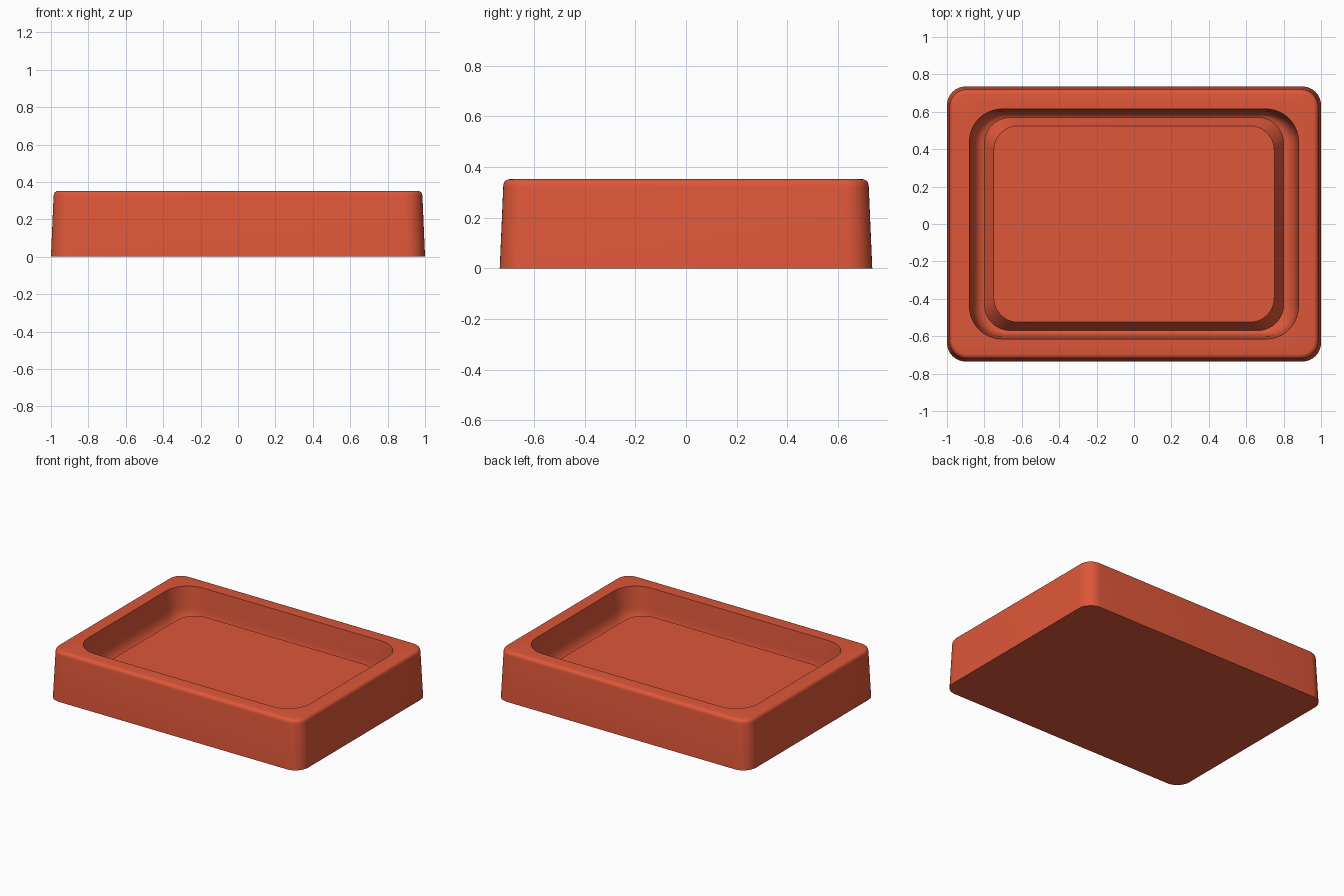
import bpy
import bmesh
from math import sin, cos, pi, radians

cube = bpy.data.objects.get("Cube")
if cube:
    bpy.data.objects.remove(cube, do_unlink=True)

# Terracotta red material
COLOR = (0.73, 0.095, 0.041, 1)
red = bpy.data.materials.new("terracotta_red")
red.use_nodes = True
red.diffuse_color = COLOR
red.node_tree.nodes["Principled BSDF"].inputs["Base Color"].default_value = COLOR

STEPS = 10  # segments per rounded corner


def ring(bm, hx, hy, r, z):
    """Rounded rectangle loop with half sizes hx, hy and corner radius r."""
    verts = []
    for q, (sx, sy) in enumerate([(1, 1), (-1, 1), (-1, -1), (1, -1)]):
        for i in range(STEPS + 1):
            a = (q + i / STEPS) * pi / 2
            verts.append(bm.verts.new((sx * (hx - r) + r * cos(a),
                                       sy * (hy - r) + r * sin(a), z)))
    return verts


def fillet(start, end, steps=5):
    """Quarter-round sections from start to end, steep first and flat last."""
    for i in range(steps + 1):
        a = i / steps * pi / 2
        weights = [1 - cos(a)] * 3 + [sin(a)]
        yield [s + (e - s) * w for s, e, w in zip(start, end, weights)]


# Sections (half x, half y, corner radius, z) from base, over rim, to floor
sections = [(1.0, 0.735, 0.10, 0)]
sections += fillet((0.986, 0.721, 0.095, 0.325), (0.960, 0.695, 0.07, 0.352))
sections += [(0.88, 0.615, 0.175, 0.352)]
sections += fillet((0.868, 0.603, 0.165, 0.22), (0.80, 0.57, 0.14, 0.115))
sections += [(0.75, 0.525, 0.13, 0.20)]

bm = bmesh.new()
loops = [ring(bm, *s) for s in sections]
for lo, hi in zip(loops, loops[1:]):
    for i in range(len(lo)):
        j = (i + 1) % len(lo)
        bm.faces.new((lo[i], lo[j], hi[j], hi[i]))
bm.faces.new(reversed(loops[0]))   # underside
bm.faces.new(loops[-1])            # raised floor panel

mesh = bpy.data.meshes.new("tray")
bm.to_mesh(mesh)
bm.free()
mesh.materials.append(red)
tray = bpy.data.objects.new("tray", mesh)
bpy.context.collection.objects.link(tray)

# Smooth shading with sharp creases kept
bpy.ops.object.select_all(action='DESELECT')
tray.select_set(True)
bpy.context.view_layer.objects.active = tray
bpy.ops.object.shade_smooth_by_angle(angle=radians(35))
